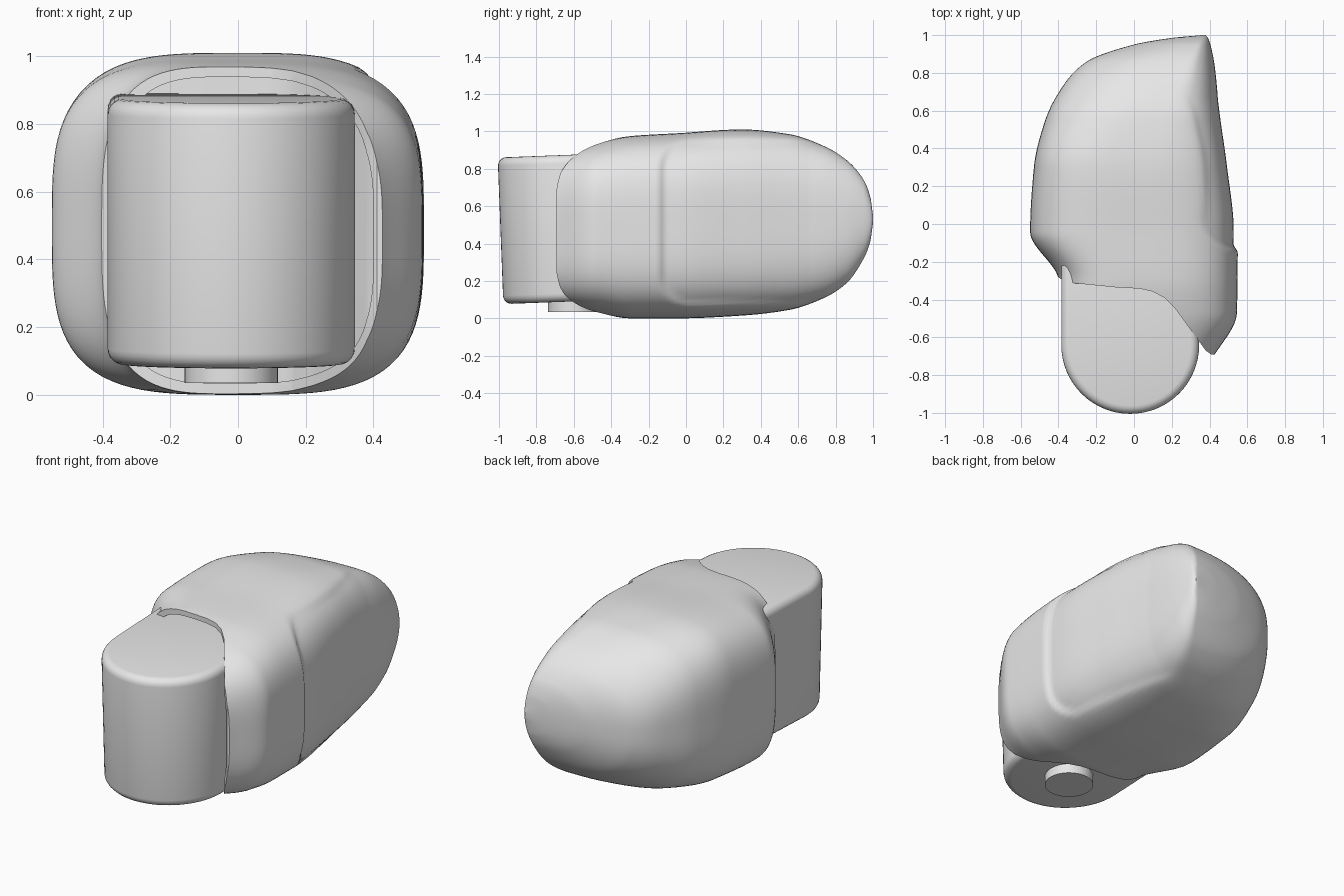
import bpy, bmesh, math
from mathutils import Matrix

cube = bpy.data.objects.get("Cube")
if cube:
    bpy.data.objects.remove(cube, do_unlink=True)

grey = bpy.data.materials.new("plain_grey")
grey.use_nodes = True
grey.diffuse_color = (0.8, 0.8, 0.8, 1)
grey.node_tree.nodes["Principled BSDF"].inputs["Base Color"].default_value = (0.8, 0.8, 0.8, 1)


def to_object(name, bm):
    bmesh.ops.recalc_face_normals(bm, faces=bm.faces)
    mesh = bpy.data.meshes.new(name)
    bm.to_mesh(mesh)
    bm.free()
    mesh.materials.append(grey)
    obj = bpy.data.objects.new(name, mesh)
    bpy.context.collection.objects.link(obj)
    return obj


def activate(obj):
    bpy.ops.object.select_all(action="DESELECT")
    obj.select_set(True)
    bpy.context.view_layer.objects.active = obj


def boolean(obj, cutter, operation):
    mod = obj.modifiers.new("cut", "BOOLEAN")
    mod.operation, mod.object, mod.solver = operation, cutter, "EXACT"
    activate(obj)
    bpy.ops.object.modifier_apply(modifier=mod.name)
    bpy.data.objects.remove(cutter, do_unlink=True)


def prism(name, outline, z0, z1):
    bm = bmesh.new()
    face = bm.faces.new([bm.verts.new((x, y, z0)) for x, y in outline])
    top = bmesh.ops.extrude_face_region(bm, geom=[face])["geom"]
    verts = [v for v in top if isinstance(v, bmesh.types.BMVert)]
    bmesh.ops.translate(bm, vec=(0, 0, z1 - z0), verts=verts)
    return to_object(name, bm)


# Housing sections: y, left, widest x, right, bottom, top, squareness
SECTIONS = [
    (-0.72, -0.37, 0, 0.41, 0.08, 0.85, 3.5),
    (-0.47, -0.38, 0, 0.545, 0.025, 0.94, 3.5),
    (-0.29, -0.40, 0, 0.548, 0.0, 0.975, 3.5),
    (-0.04, -0.55, 0, 0.55, 0.0, 0.99, 3.5),
    (0.30, -0.53, 0, 0.515, 0.015, 1.01, 3.5),
    (0.55, -0.47, 0.10, 0.48, 0.045, 0.985, 3.2),
    (0.74, -0.37, 0.22, 0.455, 0.11, 0.92, 2.8),
    (0.86, -0.25, 0.28, 0.435, 0.19, 0.845, 2.5),
    (0.95, 0.0, 0.33, 0.41, 0.32, 0.74, 2.3),
    (0.985, 0.20, 0.35, 0.395, 0.41, 0.65, 2.2),
    (1.0, 0.36, 0.37, 0.38, 0.51, 0.55, 2.0),
]


def slope(i, k):
    if i == 0 or i == len(SECTIONS) - 1:
        j = max(i - 1, 0)
        a, b = SECTIONS[j], SECTIONS[j + 1]
        return (b[k] - a[k]) / (b[0] - a[0])
    a, b, c = SECTIONS[i - 1:i + 2]
    d, e = (b[k] - a[k]) / (b[0] - a[0]), (c[k] - b[k]) / (c[0] - b[0])
    return 2 * d * e / (d + e) if d * e > 0 else 0


def section(i, t):
    """Monotone smooth blend between neighbouring sections."""
    a, b = SECTIONS[i], SECTIONS[i + 1]
    h = b[0] - a[0]
    out = [a[0] + h * t]
    for k in range(1, 7):
        out.append((1 + 2 * t) * (1 - t) ** 2 * a[k] + t * (1 - t) ** 2 * h * slope(i, k)
                   + t * t * (3 - 2 * t) * b[k] + t * t * (t - 1) * h * slope(i + 1, k))
    return out


def panel_depth(y, z):
    """Step of the side panel: 0 outside its rounded outline, 1 inside."""
    r = 0.17
    qy, qz = (-0.15 - y) + r, abs(z - 0.515) - 0.455 + r
    d = math.hypot(max(qy, 0), max(qz, 0)) + min(max(qy, qz), 0) - r
    t = min(max(-d / 0.04, 0), 1)
    return t * t * (3 - 2 * t)


def loft(name, spans, steps, around, inset=0, panel=False):
    bm = bmesh.new()
    rings = []
    for i in range(spans):
        for s in range(steps + (i == spans - 1)):
            y, left, mid, right, low, high, n = section(i, s / steps)
            half, zc = (high - low) / 2 - inset, (high + low) / 2
            ring = []
            for a in range(around):
                c, sn = math.cos(math.tau * a / around), math.sin(math.tau * a / around)
                r = (abs(c) ** n + abs(sn) ** n) ** (-1 / n)
                width = (right - mid if c > 0 else mid - left) - inset
                x, z = mid + r * c * width, zc + r * sn * half
                if panel and c > 0:
                    x -= 0.022 * min(1, 2 * c) * panel_depth(y, z) * min(1, (right - mid) / 0.3)
                ring.append(bm.verts.new((x, y, z)))
            rings.append(ring)
    for p, q in zip(rings, rings[1:]):
        for a in range(around):
            b = (a + 1) % around
            bm.faces.new((p[a], p[b], q[b], q[a]))
    bm.faces.new(rings[0])
    bm.faces.new(rings[-1])
    return to_object(name, bm)


# Housing with a swept mouth and a shallow recess behind its lip
MOUTH = [(-0.7, -0.23), (-0.42, -0.27), (-0.38, -0.295), (-0.32, -0.313), (-0.1, -0.335),
         (0.03, -0.342), (0.1, -0.358), (0.16, -0.39), (0.22, -0.45), (0.3, -0.56),
         (0.38, -0.67), (0.41, -0.692), (0.7, -0.693), (0.7, -1.2), (-0.7, -1.2)]
housing = loft("housing", len(SECTIONS) - 1, 14, 128, panel=True)
boolean(housing, prism("mouth_cutter", MOUTH, -0.2, 1.2), "DIFFERENCE")
recess = loft("recess_cutter", 4, 8, 96, inset=0.03)
boolean(recess, prism("recess_limit", [(x, y + 0.09) for x, y in MOUTH], -0.2, 1.2), "INTERSECT")
boolean(housing, recess, "DIFFERENCE")

# Rounded insert: a half-round block with softened rims, tilted a little
outline = [(0.365 * math.cos(math.pi * k / 32), -0.365 * math.sin(math.pi * k / 32))
           for k in range(33)]
insert = prism("rounded_insert", outline + [(-0.365, 0.46), (0.365, 0.46)], -0.392, 0.392)
insert.data.transform(Matrix.Translation((-0.02, -0.627, 0.482)) @ Matrix.Rotation(math.radians(2.2), 4, "X"))
bevel = insert.modifiers.new("soft_rim", "BEVEL")
bevel.width, bevel.segments, bevel.limit_method = 0.045, 5, "ANGLE"
bevel.angle_limit = math.radians(40)
activate(insert)
bpy.ops.object.modifier_apply(modifier=bevel.name)

# Pin under the insert
bm = bmesh.new()
bmesh.ops.create_cone(bm, cap_ends=True, segments=40, radius1=0.138, radius2=0.138, depth=0.12,
                      matrix=Matrix.Translation((-0.02, -0.6, 0.095)))
pin = to_object("pin", bm)

for obj in (housing, insert, pin):
    activate(obj)
    bpy.ops.object.shade_smooth_by_angle(angle=math.radians(32))
